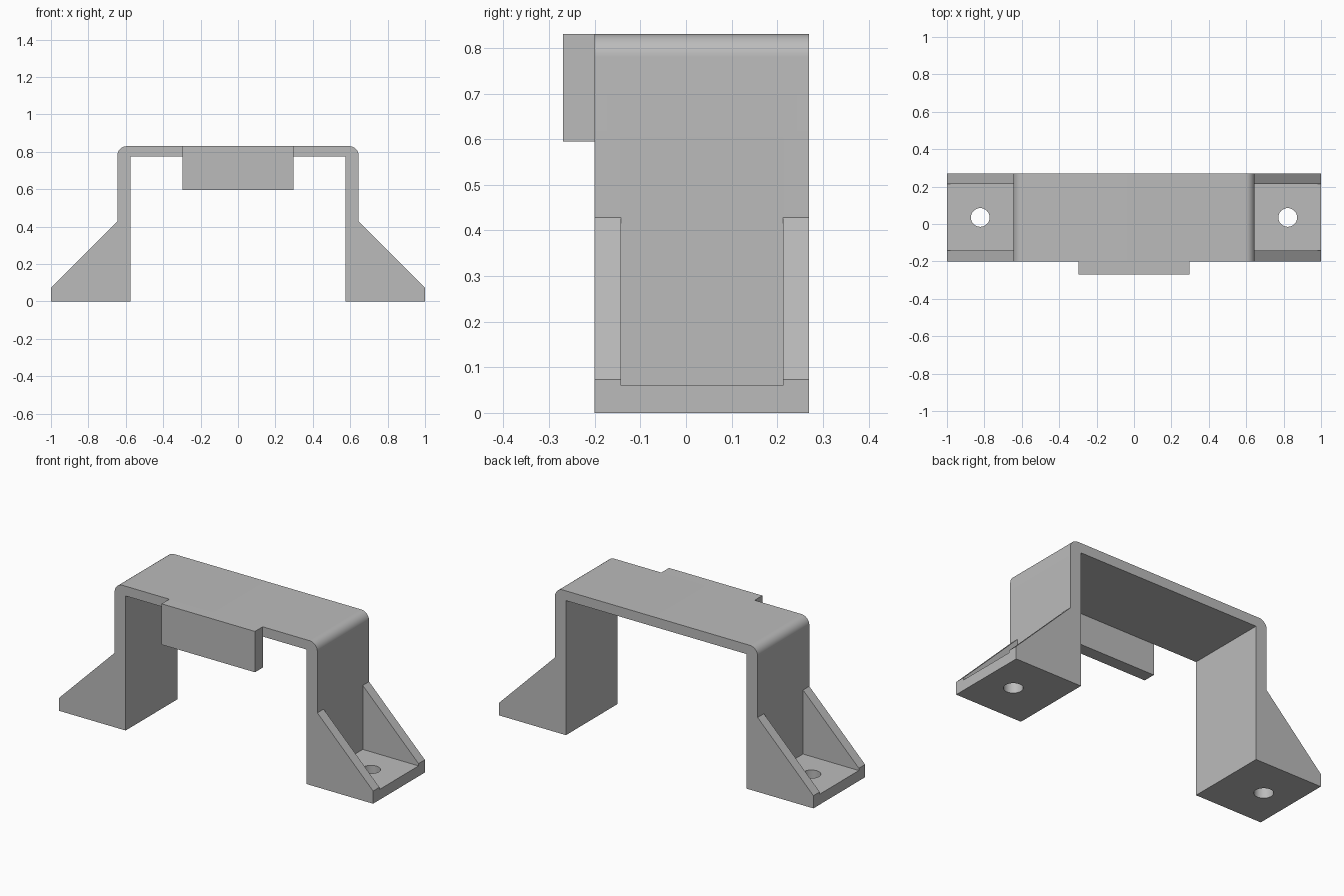
import bpy, bmesh, math
from mathutils import Matrix, Vector

cube = bpy.data.objects.get("Cube")
if cube:
    bpy.data.objects.remove(cube, do_unlink=True)

metal = bpy.data.materials.new("grey_metal")
metal.use_nodes = True
metal.diffuse_color = (0.5, 0.5, 0.5, 1)
metal.node_tree.nodes["Principled BSDF"].inputs["Base Color"].default_value = (0.5, 0.5, 0.5, 1)

FRONT, BACK = -0.2, 0.27      # strap depth
WALL, INNER = 0.645, 0.575    # outer and inner faces of the legs
TOP, FILLET = 0.83, 0.05
RIB, FOOT = 0.057, 0.06       # rib and foot plate thickness
MID = (FRONT + BACK) / 2


def add_object(name, bm):
    bmesh.ops.recalc_face_normals(bm, faces=bm.faces)
    mesh = bpy.data.meshes.new(name)
    bm.to_mesh(mesh)
    bm.free()
    mesh.materials.append(metal)
    obj = bpy.data.objects.new(name, mesh)
    bpy.context.collection.objects.link(obj)
    return obj


def box(name, low, high):
    low, high = Vector(low), Vector(high)
    bm = bmesh.new()
    matrix = Matrix.Translation((low + high) / 2) @ Matrix.Diagonal((*(high - low), 1))
    bmesh.ops.create_cube(bm, size=1, matrix=matrix)
    return add_object(name, bm)


def combine(target, tool, operation):
    mod = target.modifiers.new(tool.name, 'BOOLEAN')
    mod.object, mod.operation, mod.solver = tool, operation, 'EXACT'
    bpy.context.view_layer.objects.active = target
    bpy.ops.object.modifier_apply(modifier=mod.name)
    bpy.data.objects.remove(tool, do_unlink=True)


# Strap, legs and rib silhouette: one half profile, mirrored and extruded
half = [(INNER, 0.774), (INNER, 0), (1, 0), (1, 0.073), (WALL, 0.428)]
for i in range(13):
    a = math.pi / 2 * i / 12
    half.append((WALL - FILLET + FILLET * math.cos(a), TOP - FILLET + FILLET * math.sin(a)))
outline = half + [(-x, z) for x, z in reversed(half)]
bm = bmesh.new()
face = bm.faces.new([bm.verts.new((x, FRONT, z)) for x, z in outline])
sweep = bmesh.ops.extrude_face_region(bm, geom=[face])
bmesh.ops.translate(bm, vec=(0, BACK - FRONT, 0),
                    verts=[g for g in sweep["geom"] if isinstance(g, bmesh.types.BMVert)])
bracket = add_object("bracket", bm)

# Pockets between the ribs, and screw holes through the feet
for side in (-1, 1):
    xs = sorted((side * WALL, side * 1.1))
    pocket = box("pocket_cutter", (xs[0], FRONT + RIB, FOOT), (xs[1], BACK - RIB, 0.6))
    combine(bracket, pocket, 'DIFFERENCE')
    bm = bmesh.new()
    bmesh.ops.create_cone(bm, cap_ends=True, segments=48, radius1=0.05, radius2=0.05,
                          depth=0.4, matrix=Matrix.Translation((side * 0.822, MID, 0)))
    combine(bracket, add_object("hole_cutter", bm), 'DIFFERENCE')

# Front tab hanging from the top strap
combine(bracket, box("front_tab", (-0.297, -0.27, 0.595), (0.297, FRONT + 0.001, TOP)), 'UNION')

# Smooth the rounded corners and hole walls, keep the edges sharp
bpy.ops.object.select_all(action='DESELECT')
bracket.select_set(True)
bpy.context.view_layer.objects.active = bracket
bpy.ops.object.shade_smooth_by_angle(angle=math.radians(30))
